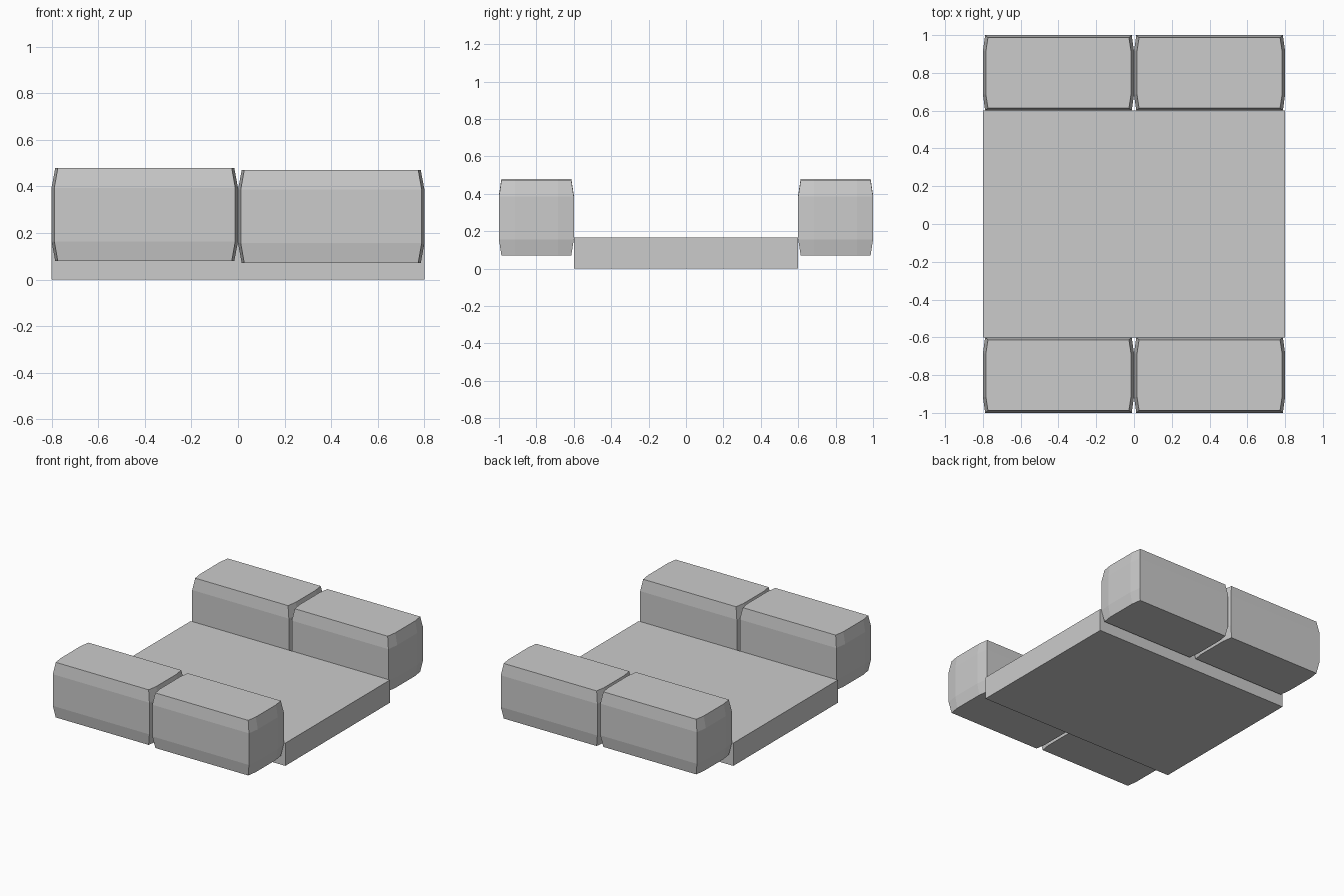
import bpy, bmesh

if "Cube" in bpy.data.objects:
    bpy.data.objects.remove(bpy.data.objects["Cube"])


def finish(bm, name, loc):
    bmesh.ops.recalc_face_normals(bm, faces=bm.faces[:])
    me = bpy.data.meshes.new(name)
    bm.to_mesh(me)
    bm.free()
    ob = bpy.data.objects.new(name, me)
    ob.location = loc
    bpy.context.collection.objects.link(ob)
    return ob


def box(name, size, loc):
    bm = bmesh.new()
    bmesh.ops.create_cube(bm, size=1)
    bmesh.ops.scale(bm, vec=size, verts=bm.verts[:])
    return finish(bm, name, loc)


def cushion(name, loc):
    # each end is a 4 x 4 grid whose rim is pulled in; long faces join the rims
    bm = bmesh.new()
    ends = {}
    for s in (-1, 1):
        for i in range(4):
            for j in range(4):
                y_rim, z_rim = i in (0, 3), j in (0, 3)
                x = {(0, 0): 0.4, (1, 0): 0.388, (0, 1): 0.384, (1, 1): 0.373}[(int(y_rim), int(z_rim))]
                y = (0.187 if z_rim else 0.2) if y_rim else 0.115
                z = 0.2 if z_rim else 0.115
                ends[s, i, j] = bm.verts.new((s * x, y if i > 1 else -y, z if j > 1 else -z))
        for i in range(3):
            for j in range(3):
                bm.faces.new([ends[s, i + a, j + b] for a, b in ((0, 0), (1, 0), (1, 1), (0, 1))])
    rim = ([(i, 0) for i in range(3)] + [(3, j) for j in range(3)]
           + [(i, 3) for i in (3, 2, 1)] + [(0, j) for j in (3, 2, 1)])
    for p, q in zip(rim, rim[1:] + rim[:1]):
        bm.faces.new([ends[-1, *p], ends[-1, *q], ends[1, *q], ends[1, *p]])
    return finish(bm, name, loc)


# flat platform
box("base", (1.6, 1.2, 0.165), (0, 0, 0.0825))

# two cushions along the front and two along the back
for y, side in ((-0.8, "front"), (0.8, "back")):
    cushion(side + "_left_cushion", (-0.4, y, 0.279))
    cushion(side + "_right_cushion", (0.4, y, 0.271))
